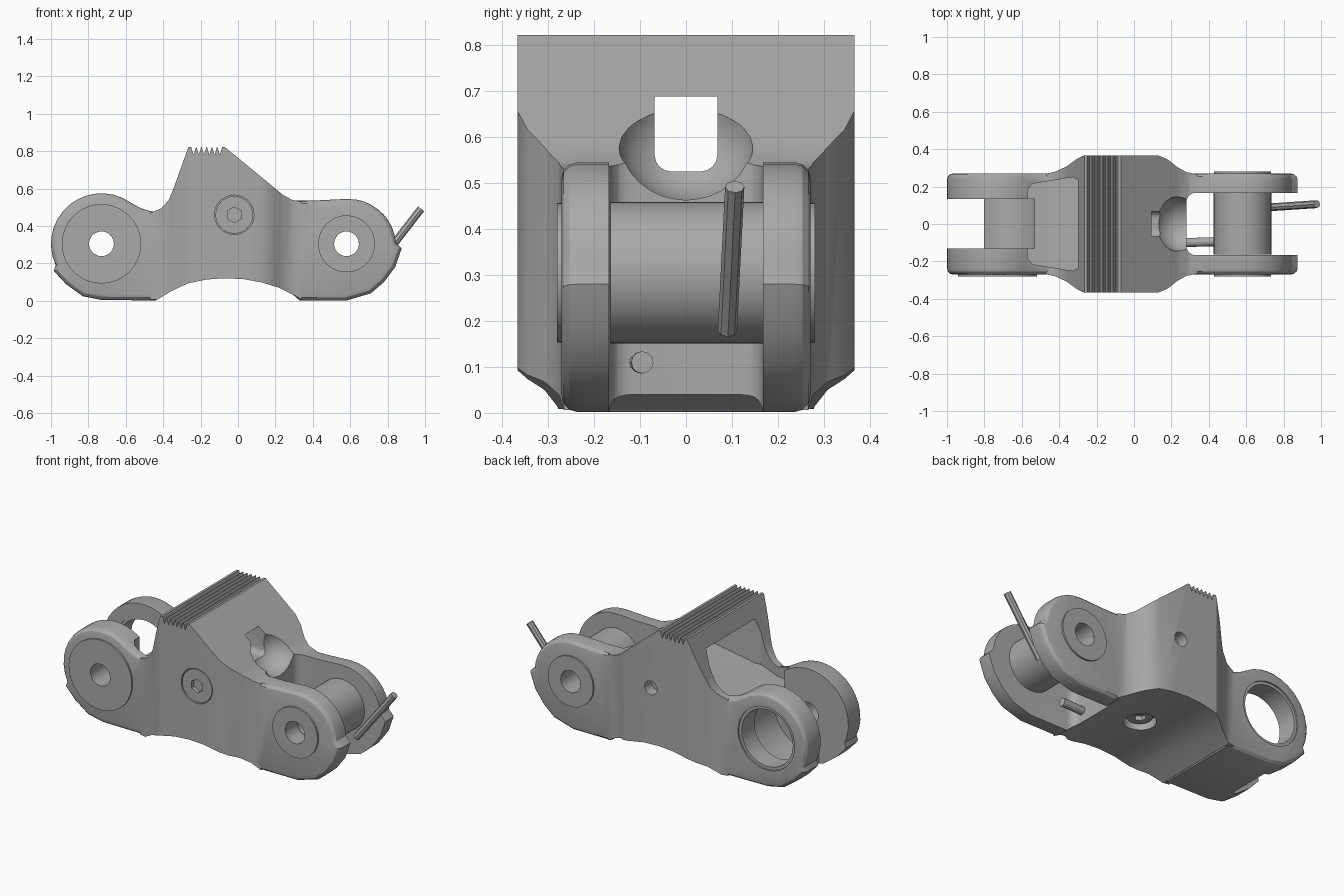
import bpy, bmesh
from math import sin, cos, pi, radians
from mathutils import Vector

if "Cube" in bpy.data.objects:
    bpy.data.objects.remove(bpy.data.objects["Cube"])

steel = bpy.data.materials.new("cast_steel_grey")
steel.use_nodes = True
steel.diffuse_color = (0.4, 0.4, 0.4, 1)
steel.node_tree.nodes["Principled BSDF"].inputs["Base Color"].default_value = (0.4, 0.4, 0.4, 1)


def add_object(name, bm):
    bmesh.ops.recalc_face_normals(bm, faces=bm.faces)
    mesh = bpy.data.meshes.new(name)
    bm.to_mesh(mesh)
    bm.free()
    mesh.materials.append(steel)
    ob = bpy.data.objects.new(name, mesh)
    bpy.context.collection.objects.link(ob)
    return ob


def prism(name, points, low, high, axis="Y", round_caps=0.0):
    """Extrude an outline along Y (points are x, z) or Z (points are x, y)."""
    place = (lambda a, b, t: (a, t, b)) if axis == "Y" else (lambda a, b, t: (a, b, t))
    bm = bmesh.new()
    base = bm.faces.new([bm.verts.new(place(a, b, low)) for a, b in points])
    ext = bmesh.ops.extrude_face_region(bm, geom=[base])
    top = [v for v in ext["geom"] if isinstance(v, bmesh.types.BMVert)]
    bmesh.ops.translate(bm, verts=top, vec=place(0, 0, high - low))
    if round_caps:
        rim = [e for e in bm.edges if abs(e.verts[0].co.y - e.verts[1].co.y) < 1e-5]
        bmesh.ops.bevel(bm, geom=rim, offset=round_caps, segments=3, profile=0.5,
                        affect="EDGES", clamp_overlap=True)
    return add_object(name, bm)


def arc(cx, cz, r, start, end, n):
    return [(cx + r * cos(radians(start + (end - start) * i / n)),
             cz + r * sin(radians(start + (end - start) * i / n))) for i in range(n + 1)]


def rod(name, p, q, r, sides=40):
    p, q = Vector(p), Vector(q)
    bm = bmesh.new()
    bmesh.ops.create_cone(bm, cap_ends=True, segments=sides, radius1=r, radius2=r, depth=(q - p).length)
    turn = (q - p).to_track_quat("Z", "Y").to_matrix()
    bmesh.ops.rotate(bm, verts=bm.verts, matrix=turn)
    bmesh.ops.translate(bm, verts=bm.verts, vec=(p + q) / 2)
    return add_object(name, bm)


def y_rod(name, x, z, y0, y1, r, sides=40):
    return rod(name, (x, y0, z), (x, y1, z), r, sides)


def combine(target, other, operation="DIFFERENCE"):
    mod = target.modifiers.new("cut", "BOOLEAN")
    mod.operation, mod.solver, mod.object = operation, "EXACT", other
    bpy.context.view_layer.objects.active = target
    bpy.ops.object.modifier_apply(modifier=mod.name)
    bpy.data.objects.remove(other)


def ring(name, x, z, y0, y1, outer, inner):
    ob = y_rod(name, x, z, y0, y1, outer, 48)
    combine(ob, y_rod("bore", x, z, min(y0, y1) - 0.1, max(y0, y1) + 0.1, inner, 48))
    return ob


LEFT, RIGHT = (-0.73, 0.305), (0.58, 0.305)

# Long rounded slab that forms both pairs of arms
slab_outline = (arc(*LEFT, 0.27, 205, 55, 14) + [(-0.52, 0.495), (-0.47, 0.48), (-0.4, 0.47)]
                + [(0.2, 0.5), (0.3, 0.537), (0.42, 0.537), (0.58, 0.545)]
                + arc(0.59, 0.29, 0.255, 80, 5, 8) + [(0.875, 0.28), (0.84, 0.18)]
                + [(0.78, 0.1), (0.71, 0.04), (0.58, 0.002), (0.33, 0.002), (0.24, 0.08), (0.1, 0.15)]
                + [(-0.2, 0.15), (-0.35, 0.08), (-0.44, 0.002), (-0.73, 0.005), (-0.83, 0.025)]
                + [(-0.92, 0.09), (-0.985, 0.16)])
body = prism("link_body", slab_outline, -0.271, 0.271, "Y", 0.035)

# Wide central block: side outline with serrated crown, limited by a flared plan
teeth, start, pitch = 6, -0.25, 0.028
crown = [(-0.265, 0.822)]
for i in range(teeth):
    x = start + i * pitch
    crown += [(x, 0.822), (x + pitch * 0.45, 0.78), (x + pitch * 0.9, 0.822)]
block_outline = ([(-0.47, 0.47), (-0.41, 0.495), (-0.37, 0.54), (-0.345, 0.6)] + crown
                 + [(-0.07, 0.822), (0.13, 0.658), (0.24, 0.567), (0.29, 0.54), (0.34, 0.53)]
                 + [(0.34, 0.006), (0.3, 0.03), (0.22, 0.07), (0.13, 0.098), (0.03, 0.116), (-0.07, 0.121)]
                 + [(-0.17, 0.114), (-0.27, 0.093), (-0.36, 0.05), (-0.43, 0.008), (-0.47, 0.008)])
block = prism("block", block_outline, -0.4, 0.4)
half = [(-0.5, 0.262), (-0.42, 0.28), (-0.36, 0.308), (-0.31, 0.345), (-0.27, 0.367),
        (0.13, 0.367), (0.18, 0.345), (0.23, 0.305), (0.28, 0.277), (0.36, 0.262)]
plan = half + [(x, -y) for x, y in reversed(half)]
combine(block, prism("plan", plan, -0.1, 1, "Z"), "INTERSECT")
combine(body, block, "UNION")

# Fork slot at the left, curved to clear a roller
left_slot = [(-1.1, -0.1), (-0.8, -0.1)] + arc(*LEFT, 0.23, 252, 390, 14) + [(-0.55, 0.8), (-1.1, 0.8)]
combine(body, prism("left_slot", left_slot, -0.132, 0.135))

# Fork slot at the right with rounded inner corners
corner = arc(0.33, 0.117, 0.05, 90, 180, 5)
right_slot = [(1.1, 0.167)] + corner + [(x, -y) for x, y in reversed(corner)] + [(1.1, -0.167)]
combine(body, prism("right_slot", right_slot, -0.1, 0.9, "Z"))

# Tapered pocket in the left slope
pocket = prism("pocket", [(-0.6, 0.42), (-0.45, 0.42), (0.0, 0.53), (0.0, 0.69),
                          (-0.22, 0.725), (-0.6, 0.725)], -0.5, 0.5)
mouth = [(-0.57, 0.18), (-0.545, 0.215), (-0.33, 0.25), (-0.3, 0.235), (0.02, 0.2)]
combine(pocket, prism("mouth", mouth + [(x, -y) for x, y in reversed(mouth)], 0, 1, "Z"), "INTERSECT")
combine(body, pocket)

# Bowl in the right slope and the window joining it to the pocket
bm = bmesh.new()
bmesh.ops.create_uvsphere(bm, u_segments=32, v_segments=16, radius=1)
bmesh.ops.scale(bm, verts=bm.verts, vec=(0.14, 0.15, 0.14))
bmesh.ops.translate(bm, verts=bm.verts, vec=(0.25, 0, 0.6))
combine(body, add_object("bowl", bm))
bm = bmesh.new()
bmesh.ops.create_cube(bm, size=1)
bmesh.ops.scale(bm, verts=bm.verts, vec=(0.38, 0.136, 0.163))
bmesh.ops.translate(bm, verts=bm.verts, vec=(0.12, 0, 0.607))
bmesh.ops.bevel(bm, geom=[e for e in bm.edges if all(v.co.z < 0.6 for v in e.verts)
                          and abs(e.verts[0].co.x - e.verts[1].co.x) > 0.1],
                offset=0.035, segments=4, profile=0.5, affect="EDGES")
combine(body, add_object("window", bm))

# Bores in the arms, bolt seats in the block
combine(body, y_rod("bore", *RIGHT, -0.5, 0.5, 0.066))
combine(body, y_rod("bore", *LEFT, -0.5, 0, 0.066))
combine(body, y_rod("bore", *LEFT, 0.05, 0.5, 0.19, 48))
combine(body, y_rod("seat", -0.02, 0.46, -0.5, -0.34, 0.105))
combine(body, y_rod("seat", -0.02, 0.46, 0.3, 0.5, 0.042, 24))
combine(body, rod("seat", (-0.04, 0, -0.1), (-0.04, 0, 0.17), 0.09))

# Flat bosses around the bores, and the bushing in the open eye
parts = [body,
         ring("left_end_front_boss", *LEFT, -0.281, -0.25, 0.212, 0.066),
         ring("right_end_front_boss", *RIGHT, -0.281, -0.25, 0.152, 0.066),
         ring("right_end_back_boss", *RIGHT, 0.25, 0.281, 0.152, 0.066),
         ring("left_end_bushing", *LEFT, 0.14, 0.262, 0.195, 0.172)]

# Roller between the right arms
parts.append(ring("roller", *RIGHT, -0.164, 0.167, 0.154, 0.066))

# Recessed bolts with hexagonal sockets
side_bolt = y_rod("side_bolt", -0.02, 0.46, -0.364, -0.32, 0.1)
combine(side_bolt, y_rod("hex", -0.02, 0.46, -0.4, -0.335, 0.042, 6))
base_bolt = rod("base_bolt", (-0.04, 0, 0.145), (-0.04, 0, 0.19), 0.07)
combine(base_bolt, rod("hex", (-0.04, 0, 0.1), (-0.04, 0, 0.17), 0.035, 6))
parts += [side_bolt, base_bolt]

# Loose locking pins
parts.append(rod("slanted_pin", (0.735, 0.09, 0.178), (0.978, 0.106, 0.492), 0.021, 8))
parts.append(rod("short_pin", (0.25, -0.1, 0.11), (0.425, -0.095, 0.11), 0.024, 12))

for ob in parts:
    bpy.ops.object.select_all(action="DESELECT")
    ob.select_set(True)
    bpy.context.view_layer.objects.active = ob
    bpy.ops.object.shade_smooth_by_angle(angle=radians(28))
